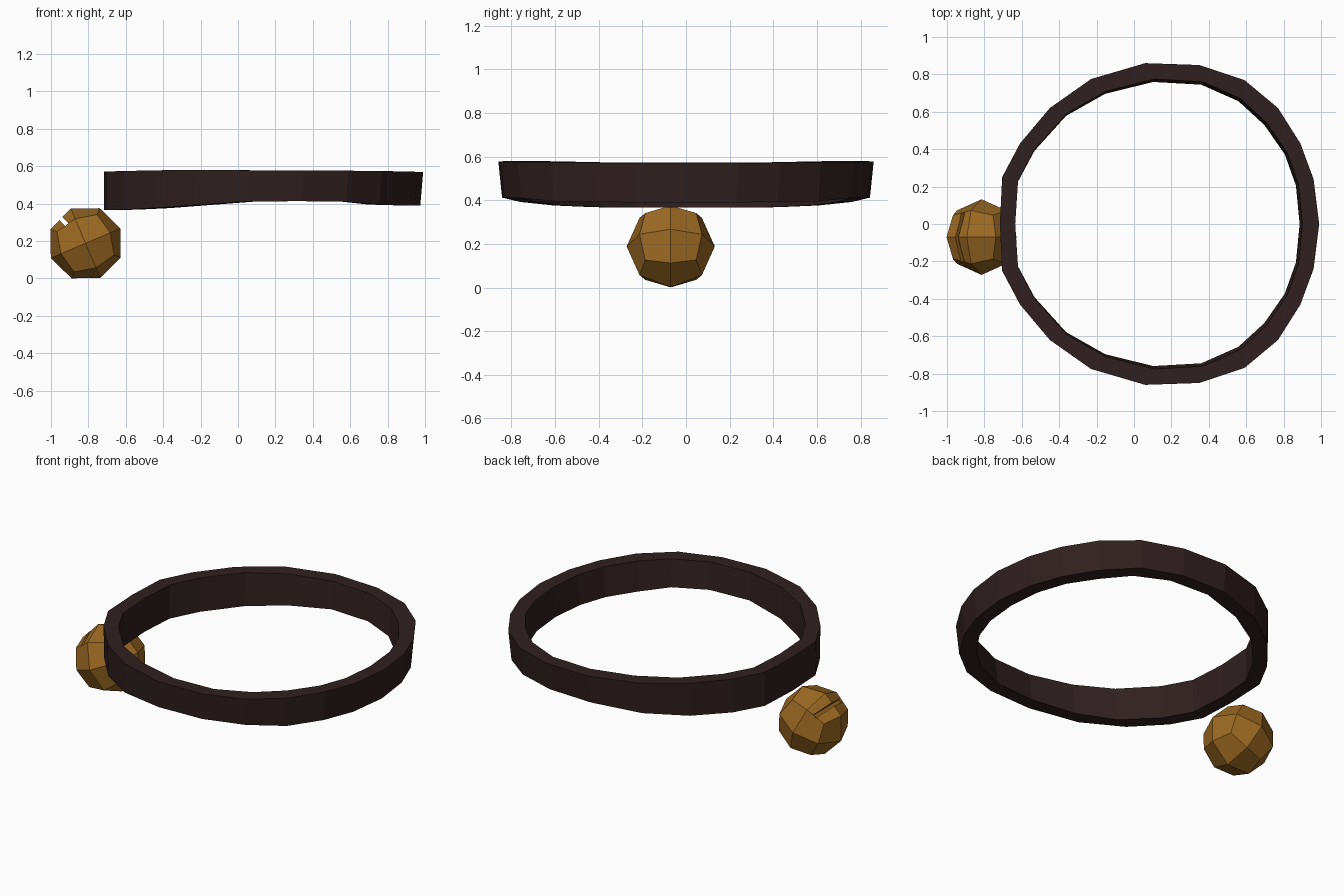
import bpy, bmesh, math
from mathutils import Matrix, Vector

if "Cube" in bpy.data.objects:
    bpy.data.objects.remove(bpy.data.objects["Cube"])


def material(name, rgb):
    m = bpy.data.materials.new(name)
    m.diffuse_color = (*rgb, 1)
    m.use_nodes = True
    m.node_tree.nodes["Principled BSDF"].inputs["Base Color"].default_value = m.diffuse_color
    return m


def finish(bm, name, mat):
    bmesh.ops.recalc_face_normals(bm, faces=bm.faces)
    me = bpy.data.meshes.new(name)
    bm.to_mesh(me)
    bm.free()
    ob = bpy.data.objects.new(name, me)
    bpy.context.collection.objects.link(ob)
    if mat:
        me.materials.append(mat)
    return ob


leather = material("dark_leather", (0.030, 0.014, 0.014))
brass = material("brass", (0.33, 0.14, 0.016))

# Collar band, half outline: outer x, y, inner x, y, top z, bottom z
half = [
    (0.99, 0.00, 0.90, 0.00, 0.570, 0.390),
    (0.96, 0.24, 0.88, 0.21, 0.570, 0.390),
    (0.89, 0.43, 0.82, 0.38, 0.572, 0.392),
    (0.77, 0.62, 0.71, 0.54, 0.574, 0.395),
    (0.59, 0.77, 0.57, 0.67, 0.576, 0.410),
    (0.35, 0.85, 0.37, 0.76, 0.576, 0.413),
    (0.06, 0.86, 0.11, 0.775, 0.578, 0.412),
    (-0.23, 0.775, -0.15, 0.71, 0.580, 0.392),
    (-0.45, 0.62, -0.36, 0.59, 0.578, 0.376),
    (-0.61, 0.43, -0.53, 0.40, 0.574, 0.368),
    (-0.705, 0.25, -0.62, 0.23, 0.572, 0.366),
    (-0.717, 0.00, -0.635, 0.00, 0.572, 0.366),
]
loop = half + [(a, -b, c, -d, e, f) for a, b, c, d, e, f in half[-2:0:-1]]


def narrowed(x, y):
    # the lower edge is slightly smaller than the upper edge
    return -0.717 + (x + 0.717) * 0.991, y * 0.98


bm = bmesh.new()
rows = []
for ox, oy, ix, iy, zt, zb in loop:
    section = [(ox, oy, zt), (ix, iy, zt), (*narrowed(ix, iy), zb), (*narrowed(ox, oy), zb)]
    rows.append([bm.verts.new(p) for p in section])
for i, a in enumerate(rows):
    b = rows[(i + 1) % len(rows)]
    for k in range(4):
        j = (k + 1) % 4
        bm.faces.new((a[k], a[j], b[j], b[k]))
finish(bm, "collar_band", leather)

# Bell: once-divided cube pushed out to a sphere, tilted about y
center = Vector((-0.815, -0.07, 0.188))
bm = bmesh.new()
bmesh.ops.create_cube(bm, size=2)
bmesh.ops.subdivide_edges(bm, edges=bm.edges[:], cuts=1, use_grid_fill=True)
for v in bm.verts:
    v.co = v.co.normalized() * 0.202
bm.transform(Matrix.Translation(center) @ Matrix.Rotation(math.radians(-23), 4, 'Y'))
bell = finish(bm, "bell", brass)

# Slot in the upper left of the bell
bm = bmesh.new()
bmesh.ops.create_cube(bm, size=1)
bm.transform(Matrix.Translation(center + Vector((-0.125, 0, 0.125)))
             @ Matrix.Rotation(math.radians(-45), 4, 'Y')
             @ Matrix.Diagonal((0.022, 0.26, 0.11, 1)))
cutter = finish(bm, "slot_cutter", brass)
cutter.hide_render = True

cut = bell.modifiers.new("slot", 'BOOLEAN')
cut.operation = 'DIFFERENCE'
cut.object = cutter
cut.solver = 'EXACT'
bpy.context.view_layer.objects.active = bell
bpy.ops.object.modifier_apply(modifier=cut.name)
bpy.data.objects.remove(cutter)
